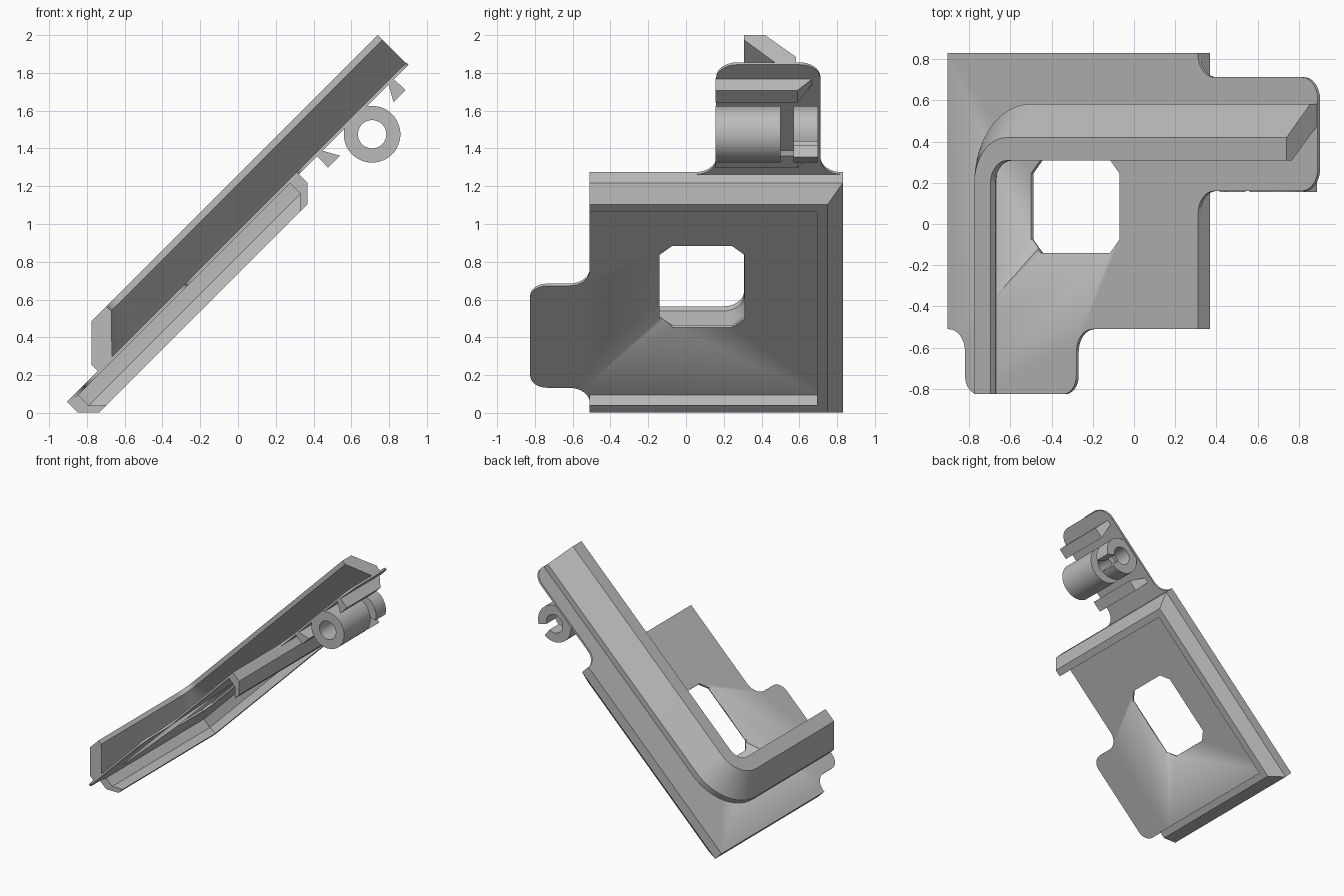
import bpy, bmesh
from math import sin, cos, pi, radians
from mathutils import Matrix, Vector

cube = bpy.data.objects.get("Cube")
if cube:
    bpy.data.objects.remove(cube)

grey = bpy.data.materials.new("plain_grey")
grey.use_nodes = True
COLOR = (0.5, 0.5, 0.5, 1)
grey.diffuse_color = COLOR
grey.node_tree.nodes["Principled BSDF"].inputs["Base Color"].default_value = COLOR

# Parts are laid out flat as (along, across, height), then tilted upright
TILT = Matrix.Rotation(radians(-45), 4, 'Y')
LOW, HIGH, END = -0.598, 1.121, 1.942      # frame ends and arm tip
FRONT, BACK = -0.51, 0.83
UNDER, TOP = 0.665, 0.682                  # sheet faces


def finish(name, bm):
    bmesh.ops.recalc_face_normals(bm, faces=bm.faces[:])
    bm.transform(TILT)
    mesh = bpy.data.meshes.new(name)
    bm.to_mesh(mesh)
    bm.free()
    mesh.materials.append(grey)
    obj = bpy.data.objects.new(name, mesh)
    bpy.context.collection.objects.link(obj)
    bpy.ops.object.select_all(action='DESELECT')
    obj.select_set(True)
    bpy.context.view_layer.objects.active = obj
    bpy.ops.object.shade_smooth_by_angle(angle=radians(30))
    return obj


def loft(name, rings, closed=False):
    """Skin a list of equal cross-sections, capping open ends."""
    bm = bmesh.new()
    rows = [[bm.verts.new(p) for p in ring] for ring in rings]
    n = len(rows[0])
    pairs = list(zip(rows, rows[1:]))
    if closed:
        pairs.append((rows[-1], rows[0]))
    else:
        bm.faces.new(rows[0])
        bm.faces.new(rows[-1])
    for a, b in pairs:
        for i in range(n):
            j = (i + 1) % n
            bm.faces.new((a[i], a[j], b[j], b[i]))
    return finish(name, bm)


def rounded(corners, steps=8):
    """Outline from (x, y, radius) corners with filleted bends."""
    out = []
    for i, (x, y, r) in enumerate(corners):
        p = Vector((x, y))
        if not r:
            out.append(p)
            continue
        a = (Vector(corners[i - 1][:2]) - p).normalized() * r
        b = (Vector(corners[(i + 1) % len(corners)][:2]) - p).normalized() * r
        for k in range(steps + 1):
            t = k / steps * pi / 2
            out.append(p + a * (1 - sin(t)) + b * (1 - cos(t)))
    return out


def slab(name, outline, z0, z1):
    return loft(name, [[(x, y, z) for x, y in outline] for z in (z0, z1)])


# Thin sheet with front tab and side arm
R = 0.11
sheet = slab("sheet", rounded([
    (LOW, BACK, 0), (LOW, FRONT, 0), (-0.477, FRONT, R), (-0.477, -0.825, 0.09),
    (0.286, -0.825, 0.09), (0.286, FRONT, R), (HIGH, FRONT, 0), (HIGH, 0.16, R),
    (END, 0.16, R), (END, 0.712, R), (HIGH, 0.712, R), (HIGH, BACK, 0)]), UNDER, TOP)

# Window with clipped corners
x0, x1, y0, y1, c = -0.025, 0.583, -0.14, 0.31, 0.065
cutter = slab("window_cutter", [
    (x0 + c, y0), (x1 - c, y0), (x1, y0 + c), (x1, y1 - c),
    (x1 - c, y1), (x0 + c, y1), (x0, y1 - c), (x0, y0 + c)], 0.4, 0.9)
cut = sheet.modifiers.new("window", 'BOOLEAN')
cut.object = cutter
cut.solver = 'EXACT'
bpy.context.view_layer.objects.active = sheet
bpy.ops.object.modifier_apply(modifier=cut.name)
bpy.data.objects.remove(cutter)

# Three-sided undercut frame below the sheet: (inset, height)
RAIL = [(0, 0.67), (0, 0.601), (0.08, 0.52), (0.136, 0.52), (0.067, 0.587), (0.067, 0.67)]
loft("under_frame", [
    [(LOW + d, FRONT, z) for d, z in RAIL],
    [(LOW + d, BACK - d, z) for d, z in RAIL],
    [(HIGH - d, BACK - d, z) for d, z in RAIL],
    [(HIGH - d, FRONT, z) for d, z in RAIL]])

# Leaning lip on top, bent round one corner: (inset, height)
LIP = [(0, 0.675), (0, 0.728), (0.163, 0.891), (0.275, 0.891), (0.275, 0.856), (0.1, 0.675)]
bend, cx, cy = 0.385, 0.017, 0.197
rings = [[(1.937, cy + bend - d, z) for d, z in LIP]]
for k in range(17):
    t = pi / 2 * (1 + k / 16)
    rings.append([(cx + cos(t) * (bend - d), cy + sin(t) * (bend - d), z) for d, z in LIP])
rings.append([(cx - bend + d, -0.825, z) for d, z in LIP])
loft("top_lip", rings)


# Pivot sleeve and open clip under the arm
def sleeve(name, y0, y1, r_in, r_out, start=0, sweep=360):
    steps = max(8, int(sweep / 7.5))
    closed = sweep == 360
    rings = []
    for k in range(steps if closed else steps + 1):
        t = radians(start + sweep * k / steps)
        rings.append([(1.545 + r * cos(t), y, min(0.541 + r * sin(t), 0.675))
                      for r, y in ((r_in, y0), (r_out, y0), (r_out, y1), (r_in, y1))])
    loft(name, rings, closed)


sleeve("pivot_sleeve", 0.155, 0.5, 0.075, 0.15)
sleeve("open_clip", 0.57, 0.7, 0.075, 0.15, 300, 322)

# Barbed ribs, mirrored either side of the sleeve: (offset, height, far end)
BARB = [(0.288, 0.67, 0.67), (0.25, 0.67, 0.67), (0.2, 0.58, 0.59), (0.29, 0.58, 0.59)]
for side, label in ((-1, "lower_rib"), (1, "upper_rib")):
    loft(label, [[(1.545 + side * x, 0.155, z) for x, z, y in BARB],
                 [(1.545 + side * x, y, z) for x, z, y in BARB]])
